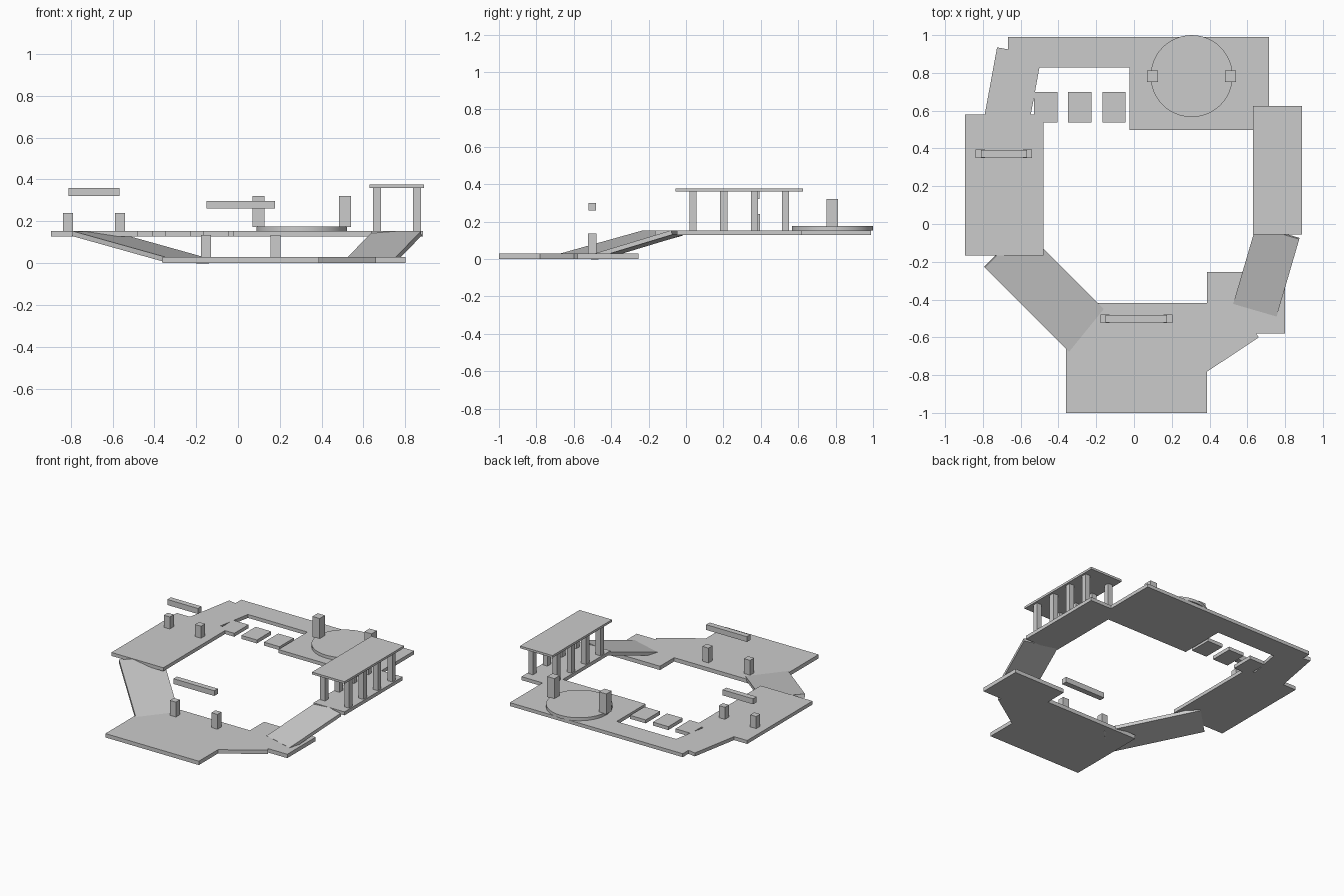
import bpy, bmesh
from mathutils import Vector

if "Cube" in bpy.data.objects:
    bpy.data.objects.remove(bpy.data.objects["Cube"])

LOW, HIGH = (0.0, 0.028), (0.128, 0.153)   # z ranges of the two floor levels


def prism(name, top, thick):
    """Slab with the given top polygon, extruded downwards along its normal."""
    bm = bmesh.new()
    face = bm.faces.new([bm.verts.new(p) for p in top])
    face.normal_update()
    if face.normal.z < 0:
        face.normal_flip()
    off = -face.normal * thick
    ext = bmesh.ops.extrude_face_region(bm, geom=[face], use_keep_orig=True)
    bmesh.ops.translate(bm, vec=off, verts=[v for v in ext["geom"] if isinstance(v, bmesh.types.BMVert)])
    bmesh.ops.recalc_face_normals(bm, faces=bm.faces)
    me = bpy.data.meshes.new(name)
    bm.to_mesh(me)
    bm.free()
    ob = bpy.data.objects.new(name, me)
    bpy.context.collection.objects.link(ob)
    return ob


def box(name, x, y, z):
    return prism(name, [(x[0], y[0], z[1]), (x[1], y[0], z[1]),
                        (x[1], y[1], z[1]), (x[0], y[1], z[1])], z[1] - z[0])


def strip(name, a, b, side, za, zb, thick, roll=0.0):
    """Sloped or level rectangle: edge a-b, offset by the vector side."""
    a, b, s = Vector((*a, za)), Vector((*b, zb)), Vector((*side, -roll))
    return prism(name, [a, b, b + s, a + s], thick)


# Lower floors
box("entry_floor", (-0.36, 0.387), (-1.0, -0.417), LOW)
box("lower_side_floor", (0.387, 0.80), (-0.58, -0.255), LOW)
strip("lower_connector", (0.22, -0.893), (0.66, -0.60), (-0.166, 0.25), LOW[1], LOW[1], 0.028)

# Upper floors
box("left_floor", (-0.895, -0.48), (-0.167, 0.58), HIGH)
box("back_walkway", (-0.667, -0.025), (0.828, 0.99), HIGH)
box("back_floor", (-0.025, 0.715), (0.497, 0.99), HIGH)
box("gallery_floor", (0.637, 0.884), (-0.047, 0.617), HIGH)
strip("upper_connector", (-0.795, 0.553), (-0.725, 0.935), (0.236, -0.043), HIGH[1], HIGH[1], 0.025)

# Stepping stones across the gap
for i in range(3):
    x = -0.53 + 0.181 * i
    box(f"stepping_stone_{i + 1}", (x, x + 0.124), (0.537, 0.70), HIGH)

# Ramps joining the levels
strip("left_ramp", (-0.79, -0.23), (-0.34, -0.68), (0.205, 0.205), 0.153, 0.027, 0.024, 0.006)
strip("right_ramp", (0.875, -0.08), (0.755, -0.49), (-0.23, 0.067), 0.153, 0.029, 0.024)

# Gallery roof and columns
box("gallery_roof", (0.63, 0.89), (-0.055, 0.625), (0.36, 0.376))
for side, cx in (("inner", 0.664), ("outer", 0.856)):
    for i in range(4):
        cy = 0.037 + 0.165 * i
        box(f"{side}_column_{i + 1}", (cx - 0.019, cx + 0.019), (cy - 0.019, cy + 0.019), (0.153, 0.36))

# Round dais with two pillars
bpy.ops.mesh.primitive_cylinder_add(vertices=48, radius=0.217, depth=0.022, location=(0.305, 0.783, 0.164))
bpy.context.object.name = "round_dais"
bpy.ops.object.shade_smooth_by_angle()
for i, cx in enumerate((0.098, 0.512)):
    box(f"dais_pillar_{i + 1}", (cx - 0.029, cx + 0.029), (0.752, 0.812), (0.172, 0.32))


# Broken gateways: two stubs and a floating lintel
def gateway(name, cx, cy, half, beam, z0, z1, lintel):
    for tag, s in (("left", -1), ("right", 1)):
        px = cx + s * half
        box(f"{name}_{tag}_stub", (px - 0.024, px + 0.024), (cy - 0.023, cy + 0.023), (z0, z1))
    box(f"{name}_lintel", (cx - beam, cx + beam), (cy - 0.02, cy + 0.02), lintel)


gateway("left_gate", -0.689, 0.372, 0.125, 0.122, 0.153, 0.24, (0.32, 0.36))
gateway("front_gate", 0.013, -0.502, 0.166, 0.163, 0.028, 0.135, (0.26, 0.298))
